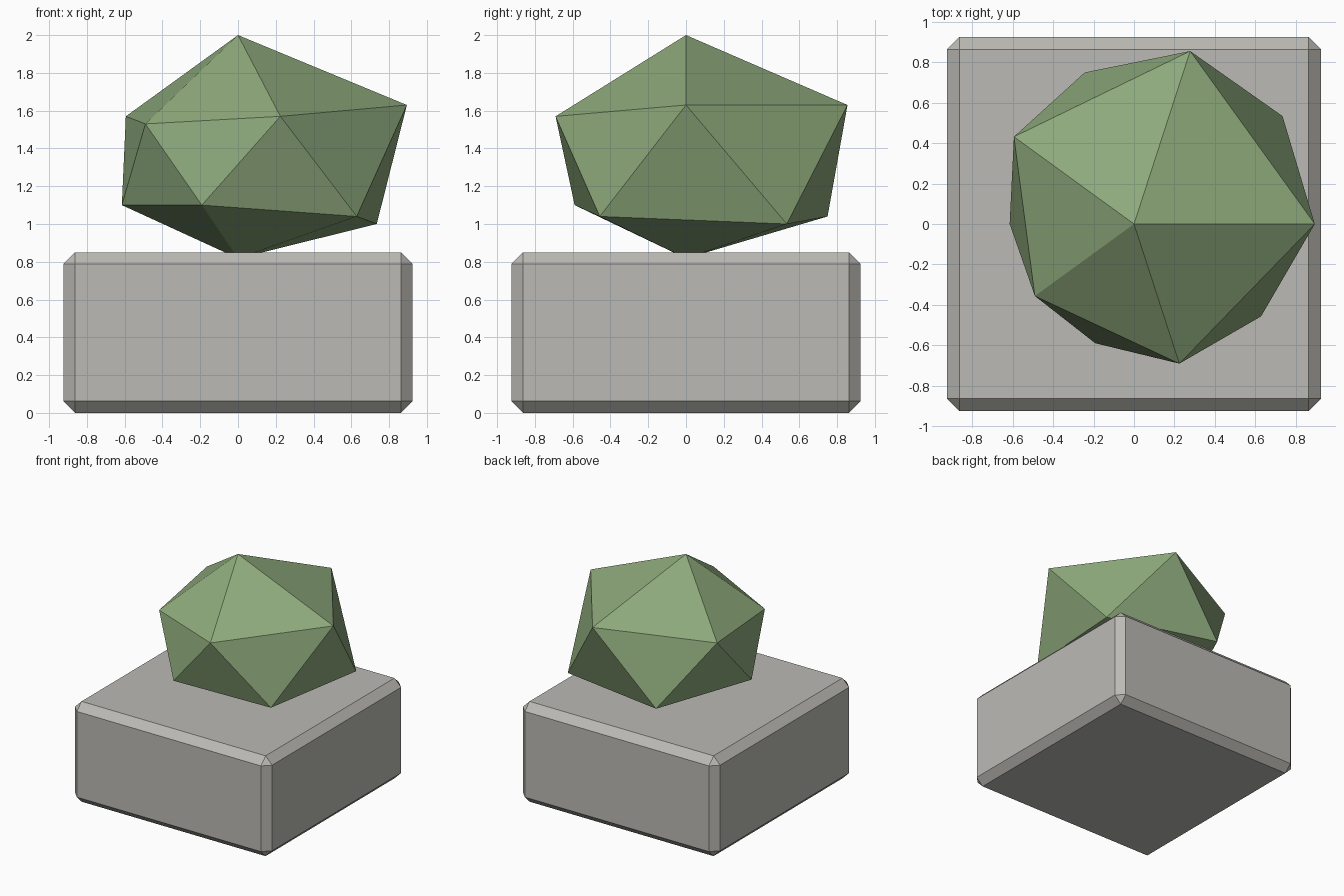
import bpy, bmesh, math

if "Cube" in bpy.data.objects:
    bpy.data.objects.remove(bpy.data.objects["Cube"])


def material(name, rgb):
    m = bpy.data.materials.new(name)
    m.diffuse_color = (*rgb, 1)
    m.use_nodes = True
    m.node_tree.nodes["Principled BSDF"].inputs["Base Color"].default_value = m.diffuse_color
    return m


def add_object(name, bm, mat):
    bmesh.ops.recalc_face_normals(bm, faces=bm.faces)
    mesh = bpy.data.meshes.new(name)
    bm.to_mesh(mesh)
    bm.free()
    mesh.materials.append(mat)
    obj = bpy.data.objects.new(name, mesh)
    bpy.context.collection.objects.link(obj)
    return obj


stone = material("warm_grey_stone", (0.50, 0.49, 0.46))
leaf = material("leaf_green", (0.27, 0.40, 0.20))

# Chamfered square planter block
bm = bmesh.new()
bmesh.ops.create_cube(bm, size=1)
for v in bm.verts:
    v.co.x *= 1.85
    v.co.y *= 1.85
    v.co.z = (v.co.z + 0.5) * 0.85
block = add_object("planter_block", bm, stone)
bevel = block.modifiers.new("chamfer", 'BEVEL')
bevel.width = 0.062
bevel.segments = 1

# Irregular twenty-sided bush: (radius, height) of each ring corner
upper_ring = [(0.894, 1.63), (0.899, 1.63), (0.734, 1.57), (0.606, 1.53), (0.726, 1.57)]
lower_ring = [(0.908, 1.00), (0.788, 1.04), (0.615, 1.10), (0.62, 1.10), (0.777, 1.04)]


def ring(bm, points, offset):
    corners = []
    for i, (r, z) in enumerate(points):
        a = math.radians(72 * i + offset)
        corners.append(bm.verts.new((r * math.cos(a), r * math.sin(a), z)))
    return corners


bm = bmesh.new()
top = bm.verts.new((0, 0, 2))
bottom = bm.verts.new((0, 0, 0.818))
up, low = ring(bm, upper_ring, 0), ring(bm, lower_ring, 36)
for i in range(5):
    j = (i + 1) % 5
    bm.faces.new((top, up[i], up[j]))
    bm.faces.new((up[i], low[i], up[j]))
    bm.faces.new((up[j], low[i], low[j]))
    bm.faces.new((low[i], bottom, low[j]))
add_object("bush", bm, leaf)
